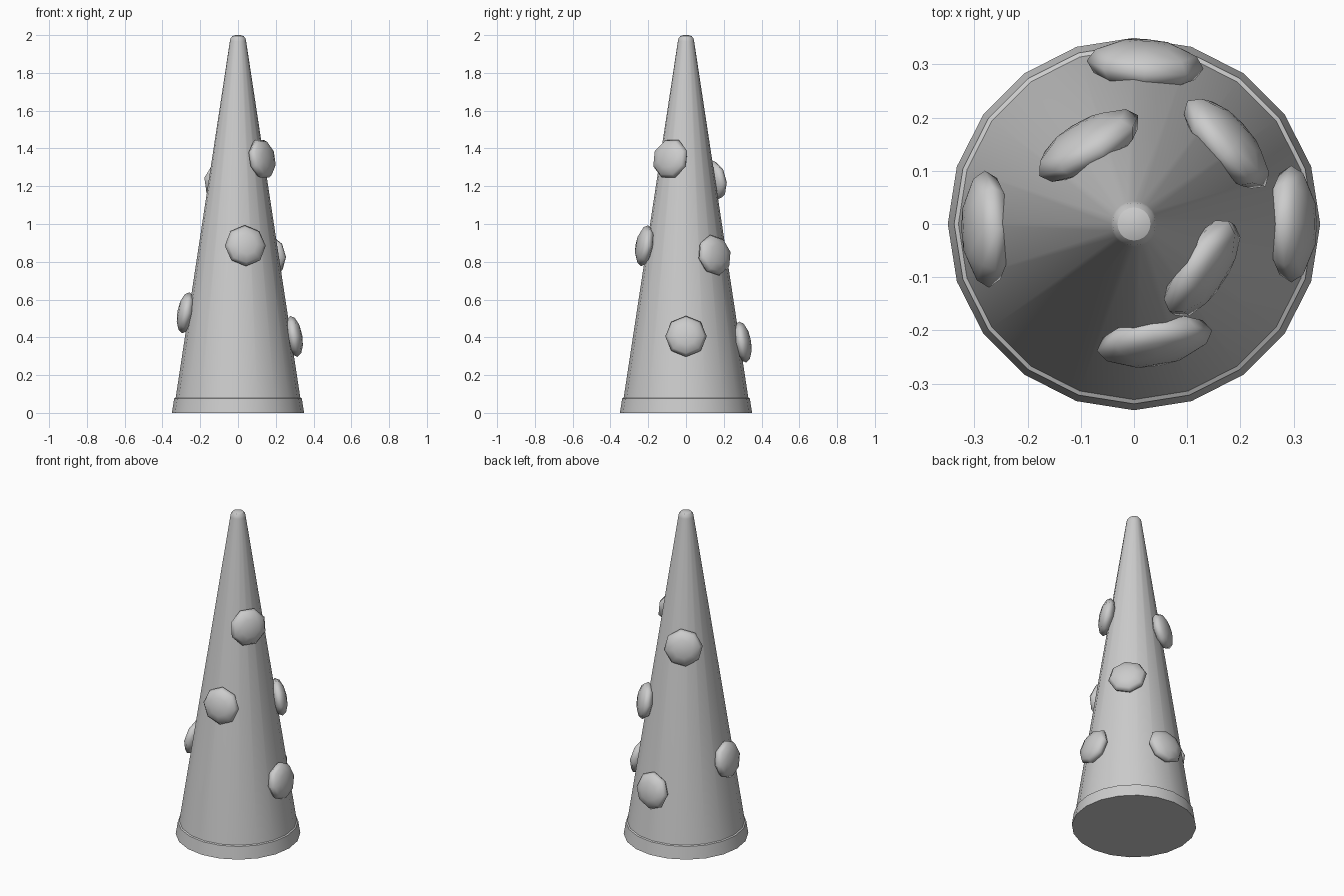
import bpy, bmesh
from math import radians, cos, sin, pi
from mathutils import Matrix

if "Cube" in bpy.data.objects:
    bpy.data.objects.remove(bpy.data.objects["Cube"])

SIDES = 20


def finish(name, bm, angle):
    bmesh.ops.recalc_face_normals(bm, faces=bm.faces)
    mesh = bpy.data.meshes.new(name)
    bm.to_mesh(mesh)
    bm.free()
    obj = bpy.data.objects.new(name, mesh)
    bpy.context.collection.objects.link(obj)
    bpy.ops.object.select_all(action='DESELECT')
    obj.select_set(True)
    bpy.context.view_layer.objects.active = obj
    bpy.ops.object.shade_smooth_by_angle(angle=radians(angle))
    return obj


def lathe(name, profile, angle=30):
    """Revolve (radius, z) points about z; both ends are capped flat."""
    bm = bmesh.new()
    rings = [[bm.verts.new((r * cos(2 * pi * i / SIDES), r * sin(2 * pi * i / SIDES), z))
              for i in range(SIDES)] for r, z in profile]
    for a, b in zip(rings, rings[1:]):
        for i in range(SIDES):
            j = (i + 1) % SIDES
            bm.faces.new((a[i], a[j], b[j], b[i]))
    bm.faces.new(rings[0][::-1])
    bm.faces.new(rings[-1])
    return finish(name, bm, angle)


def cone_radius(z):
    return 0.33 - (z - 0.08) * 0.152


# Tapered body with base rim and small rounded tip
lathe("cone_body", [(0.35, 0), (0.338, 0.076), (0.33, 0.08),
                    (0.043, 1.968), (0.040, 1.982), (0.031, 1.994),
                    (0.015, 2.0)])

# Flattened octagonal knobs: (direction in degrees, height, roll in degrees)
KNOBS = [(182, 0.53, 0), (0, 0.405, 0), (86, 0.375, 0), (41, 0.835, 8),
         (-80, 0.885, 0), (-33, 1.345, 22.5), (120, 1.23, 8)]
for n, (deg, z, roll) in enumerate(KNOBS, 1):
    r = cone_radius(z) + 0.015
    bm = bmesh.new()
    bmesh.ops.create_uvsphere(bm, u_segments=8, v_segments=6, radius=0.11)
    # squash, roll, lean against the slope, push out, then turn around the cone
    bm.transform(Matrix.Rotation(radians(deg), 4, 'Z')
                 @ Matrix.Translation((r, 0, z))
                 @ Matrix.Rotation(radians(80), 4, 'Y')
                 @ Matrix.Rotation(radians(roll), 4, 'Z')
                 @ Matrix.Diagonal((1, 1, 0.41, 1)))
    finish(f"knob_{n}", bm, 75)
